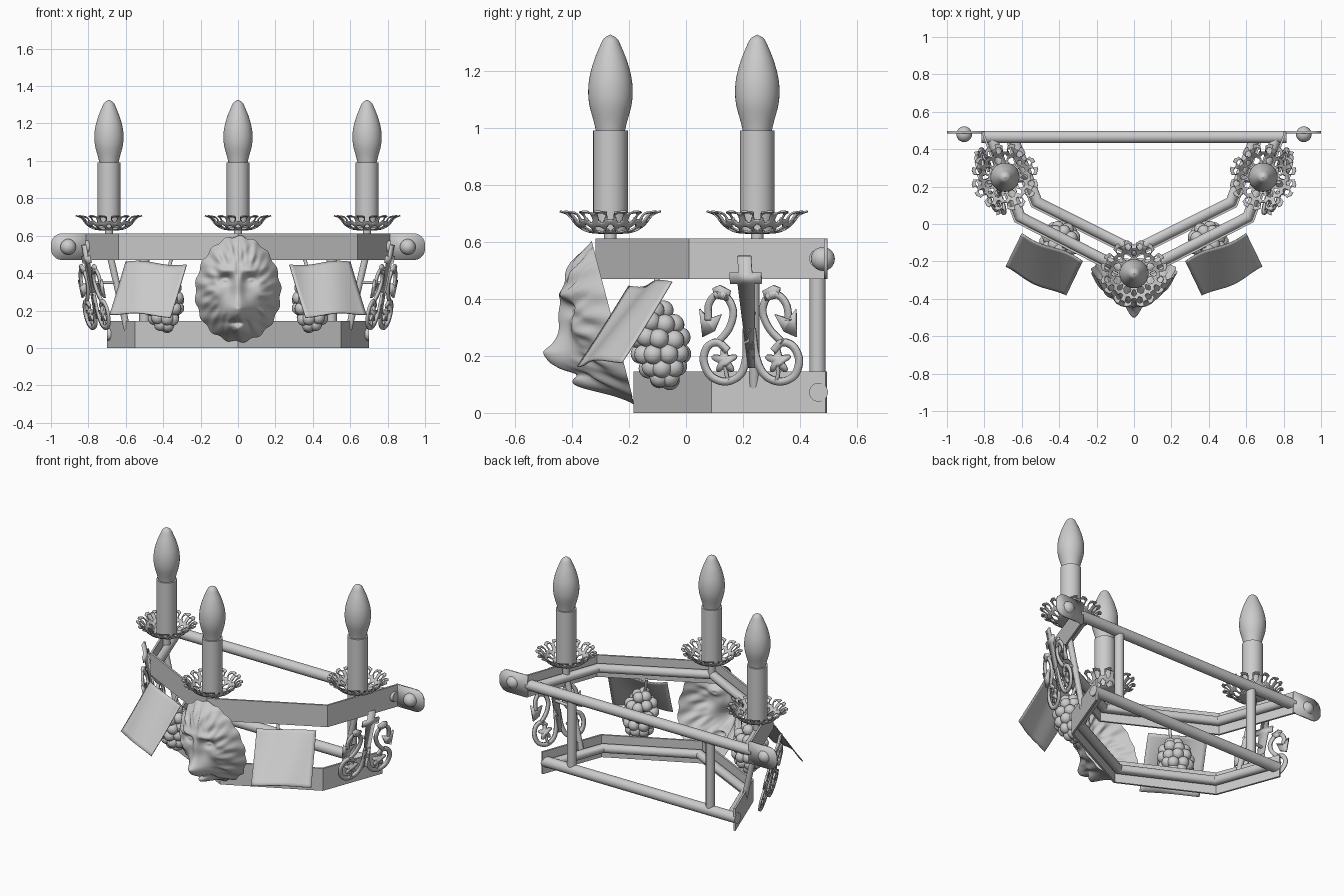
import bpy, bmesh, math, random
from math import sin, cos, pi, exp
from mathutils import Vector, Matrix

if "Cube" in bpy.data.objects:
    bpy.data.objects.remove(bpy.data.objects["Cube"])

random.seed(4)

def finish(bm, name, mirror=False, thick=0, angle=35, recalc=True):
    if recalc:
        bmesh.ops.recalc_face_normals(bm, faces=bm.faces[:])
    me = bpy.data.meshes.new(name)
    bm.to_mesh(me)
    bm.free()
    ob = bpy.data.objects.new(name, me)
    bpy.context.collection.objects.link(ob)
    bpy.ops.object.select_all(action='DESELECT')
    ob.select_set(True)
    bpy.context.view_layer.objects.active = ob
    bpy.ops.object.shade_smooth_by_angle(angle=math.radians(angle))
    if thick:
        m = ob.modifiers.new("thickness", 'SOLIDIFY')
        m.thickness, m.offset = thick, 0
    if mirror:
        ob.modifiers.new("mirror", 'MIRROR')
    return ob

def sweep(name, path, section):
    """Mitred sweep of a closed (inward offset, z) section along an XY path."""
    bm = bmesh.new()
    pts = [Vector(p) for p in path]
    rows = []
    for i, p in enumerate(pts):
        ns = []
        for a, b in ((i - 1, i), (i, i + 1)):
            if a >= 0 and b < len(pts):
                d = (pts[b] - pts[a]).normalized()
                ns.append(Vector((-d.y, d.x)))
        n = sum(ns, Vector((0, 0))).normalized()
        n /= n.dot(ns[0])
        rows.append([bm.verts.new((p.x + n.x * o, p.y + n.y * o, z)) for o, z in section])
    k = len(section)
    for a, b in zip(rows, rows[1:]):
        for j in range(k):
            bm.faces.new((a[j], a[(j + 1) % k], b[(j + 1) % k], b[j]))
    bm.faces.new(rows[0])
    bm.faces.new(rows[-1])
    return finish(bm, name)

def rod(name, a, b, r, mirror=False):
    a, b = Vector(a), Vector(b)
    bm = bmesh.new()
    q = (b - a).to_track_quat('Z', 'Y').to_matrix().to_4x4()
    bmesh.ops.create_cone(bm, cap_ends=True, segments=24, radius1=r, radius2=r, depth=(b - a).length,
                          matrix=Matrix.Translation((a + b) / 2) @ q)
    return finish(bm, name, mirror)

def lathe(name, profile, at, seg=40, keep=None, thick=0):
    """Revolve (r, z) points; keep(r, angle) optionally pierces the surface."""
    bm = bmesh.new()
    rows = [[bm.verts.new((at[0] + r * cos(2 * pi * j / seg), at[1] + r * sin(2 * pi * j / seg), z))
             for j in range(seg)] for r, z in profile]
    for i in range(len(rows) - 1):
        for j in range(seg):
            r = (profile[i][0] + profile[i + 1][0]) / 2
            if keep is None or keep(r, 2 * pi * (j + .5) / seg):
                k = (j + 1) % seg
                bm.faces.new((rows[i][j], rows[i][k], rows[i + 1][k], rows[i + 1][j]))
    bmesh.ops.delete(bm, geom=[v for v in bm.verts if not v.link_faces], context='VERTS')
    bmesh.ops.remove_doubles(bm, verts=bm.verts[:], dist=1e-5)
    return finish(bm, name, thick=thick, angle=50)

def spline(pts, n=8):
    """Catmull-Rom curve through the points."""
    P = [Vector(p) for p in pts]
    P = [2 * P[0] - P[1]] + P + [2 * P[-1] - P[-2]]
    out = []
    for a, b, c, d in zip(P, P[1:], P[2:], P[3:]):
        for i in range(n):
            t = i / n
            out.append(.5 * (2 * b + (c - a) * t + (2 * a - 5 * b + 4 * c - d) * t * t
                             + (3 * b - a - 3 * c + d) * t ** 3))
    return out + [P[-2]]

# Upper and lower frames: flat band with a tube behind it
def ring(z, off=.04, r=.028):
    return [(off + r * cos(2 * pi * i / 20), z + r * sin(2 * pi * i / 20)) for i in range(20)]

for name, (xb, xs, ys, ya), z0, z1 in (("upper", (.815, .64, .01, -.318), .47, .612),
                                       ("lower", (.70, .55, .09, -.185), 0, .145)):
    half = [(-xb, .49), (-xs, ys), (0, ya)]
    path = half + [(-x, y) for x, y in half[-2::-1]]
    sweep(name + "_band", path, [(0, z0), (.012, z0), (.012, z1), (0, z1)])
    inner = [(-xb + .012, .46)] + path[1:-1] + [(xb - .012, .46)]
    sweep(name + "_band_tube", inner, ring((z0 + z1) / 2))
    rod(name + "_back_tube", (-xb, .465, (z0 + z1) / 2), (xb, .465, (z0 + z1) / 2), .033)

# Rounded mounting tabs with screw heads
bm = bmesh.new()
prof = [(.80, .47), (.80, .612)]
for cz, a0 in ((.552, 90), (.53, 0)):
    prof += [(.94 + .06 * cos(math.radians(a0 - 9 * i)), cz + .06 * sin(math.radians(a0 - 9 * i))) for i in range(11)]
bm.faces.new([bm.verts.new((x, .49, z)) for x, z in prof])
finish(bm, "mounting_tab", True, .012)
bm = bmesh.new()
bmesh.ops.create_uvsphere(bm, u_segments=24, v_segments=14, radius=.042,
                          matrix=Matrix.Translation((.908, .48, .54)))
finish(bm, "screw_head", True, angle=60)

# Struts
rod("back_post", (.5, .462, .07), (.5, .462, .54), .028, True)
rod("side_strut", (.69, .24, .52), (.59, .24, .09), .018, True)
rod("ornament_pin", (.63, .24, .35), (.79, .22, .35), .009, True)

# Candles with flame bulbs and pierced drip pans
def lace(r, a):
    t = abs((a * 8 / (2 * pi)) % 1 - .5) * 2
    if r < .068:
        return True
    if r > .182 - .03 * t ** 3 or (t > .8 and r > .135):
        return False
    hole = lambda hr, ht, dr, dt: ((r - hr) / dr) ** 2 + ((t - ht) / dt) ** 2 < 1
    return not (hole(.095, 0, .019, .5) or hole(.145, .42, .017, .26) or hole(.105, 1, .018, .28)
                or hole(.172, 0, .016, .2))

pan = [tuple(p) for p in spline([(.02, .63), (.075, .635), (.115, .655), (.15, .695), (.185, .708)], 9)]
bulb = [tuple(p) for p in spline([(.05, .985), (.058, 1.02), (.074, 1.08), (.078, 1.13), (.073, 1.18),
                                  (.058, 1.235), (.04, 1.28), (.024, 1.312), (.0001, 1.327)], 4)]
for name, at in (("left", (-.69, .25)), ("middle", (0, -.265)), ("right", (.69, .25))):
    rod(name + "_pan_stem", (*at, .55), (*at, .66), .022)
    lathe(name + "_drip_pan", pan, at, 160, lace, .006)
    rod(name + "_candle", (*at, .64), (*at, .99), .061)
    lathe(name + "_bulb", bulb, at)

# Lion mask: relief over a tilted oval
def relief(x, z, r, th):
    g = lambda cx, cz, sx, sz: exp(-((abs(x) - cx) / sx) ** 2 - ((z - cz) / sz) ** 2)
    h = .15 * (1 - r ** 3)
    h += .125 * g(0, .185, .07, .075) + .036 * g(0, .33, .032, .1)          # muzzle, nose bridge
    h += .07 * g(0, .095, .05, .03) - .03 * g(0, .135, .05, .012)          # chin, mouth
    h += .024 * g(.065, .415, .05, .022) - .035 * g(.068, .365, .035, .024)  # brow, socket
    h += .016 * g(.068, .362, .018, .011) + .018 * g(.12, .29, .04, .04)   # eye, cheek
    h += .012 * g(0, .215, .035, .016) - .012 * g(0, .43, .014, .06)       # nose pad, forehead crease
    w = min(1, max(0, (r - .5) / .25)) * (1 - r ** 6)
    return h + w * (.011 * sin(15 * th + 7 * r) + .007 * sin(26 * th - 9 * r))

bm = bmesh.new()
NR, NA = 44, 120
rows = []
for i in range(NR + 1):
    row = []
    for j in range(NA):
        th, r = 2 * pi * j / NA, max(i / NR, .0005)
        edge = 1 + .022 * r ** 4 * sin(17 * th + 1)
        x = .228 * r * edge * cos(th) * (1 - .06 * sin(th) * r)
        z = .315 + .282 * r * edge * sin(th)
        row.append(bm.verts.new((x, -.33 + (.6 - z) * .263 - relief(x, z, r, th), z)))
    rows.append(row)
for a, b in zip(rows, rows[1:]):
    for j in range(NA):
        k = (j + 1) % NA
        bm.faces.new((a[j], a[k], b[k], b[j]))
bm.faces.new(rows[0])
finish(bm, "lion_mask", angle=80)

# Draped square leaves
bm = bmesh.new()
ti, to = Vector((.275, -.2, .445)), Vector((.60, -.05, .46))
bi, bo = Vector((.365, -.39, .17)), Vector((.69, -.235, .185))
n = (to - ti).cross(bi - ti).normalized()
N = 16
grid = [[bm.verts.new((ti.lerp(to, u / N)).lerp(bi.lerp(bo, u / N), v / N)
         + n * (.013 * sin(2 * pi * u / N + 1.5 * v / N))) for u in range(N + 1)] for v in range(N + 1)]
for v in range(N):
    for u in range(N):
        bm.faces.new((grid[v][u], grid[v][u + 1], grid[v + 1][u + 1], grid[v + 1][u]))
finish(bm, "draped_leaf", True, .006)

# Grape clusters with stems
bm = bmesh.new()
for k, (z, R, cnt) in enumerate(((.365, .03, 4), (.315, .065, 8), (.262, .077, 9), (.21, .072, 9),
                                 (.16, .052, 7), (.118, .025, 4))):
    for i in range(cnt):
        a = 2 * pi * (i + .5 * k) / cnt + random.uniform(-.1, .1)
        c = (.395 + R * cos(a), -.10 + (.3 - z) * .13 + R * sin(a), z + random.uniform(-.008, .008))
        bmesh.ops.create_uvsphere(bm, u_segments=16, v_segments=10, radius=.035, matrix=Matrix.Translation(c))
finish(bm, "grape_cluster", True, angle=60)
rod("grape_stem", (.385, -.125, .37), (.355, -.10, .48), .009, True)

# Side ornaments: cross with scrolls, on a plane leaning outwards
U = Vector((.34, .94, 0))
V = Vector((.185, -.067, .98))
bm = bmesh.new()
place = lambda u, v: Vector((.74, .235, .1)) + U * u + V * v

def flat(pts):
    bm.faces.new([bm.verts.new(place(u, v)) for u, v in pts])

def ribbon(pts, w):
    c = spline(pts)
    row = []
    for i, p in enumerate(c):
        d = (c[min(i + 1, len(c) - 1)] - c[max(i - 1, 0)]).normalized()
        o = Vector((-d.y, d.x)) * w / 2
        row.append([bm.verts.new(place(*(p + o))), bm.verts.new(place(*(p - o)))])
    for a, b in zip(row, row[1:]):
        bm.faces.new((a[0], a[1], b[1], b[0]))

flat([(-.012, .06), (.012, .06), (.03, .36), (.058, .36), (.058, .40), (.024, .40), (.024, .46),
      (-.024, .46), (-.024, .40), (-.058, .40), (-.058, .36), (-.03, .36)])
for s in (1, -1):
    m = lambda pts: [(s * u, v) for u, v in pts]
    ribbon(m([(.01, .2), (.018, .1), (.045, .035), (.1, .01), (.155, .03), (.178, .085), (.16, .135),
              (.12, .15), (.085, .12)]), .026)
    ribbon(m([(.12, .15), (.075, .2), (.055, .26), (.075, .31), (.115, .32), (.145, .285), (.15, .23)]), .024)
    flat(m([(.175, .17), (.18, .27), (.15, .235), (.1, .25), (.13, .19)]))
    flat(m([(.07, .30), (.12, .31), (.125, .345), (.10, .355), (.06, .335)]))
    flat(m([(.1 + (.036 + .013 * cos(5 * a)) * sin(a), .085 + (.036 + .013 * cos(5 * a)) * cos(a))
            for a in [2 * pi * i / 40 for i in range(40)]]))
    ribbon(m([(.1, .07), (.095, .03), (.09, .01)]), .012)
finish(bm, "side_ornament", True, .012)
